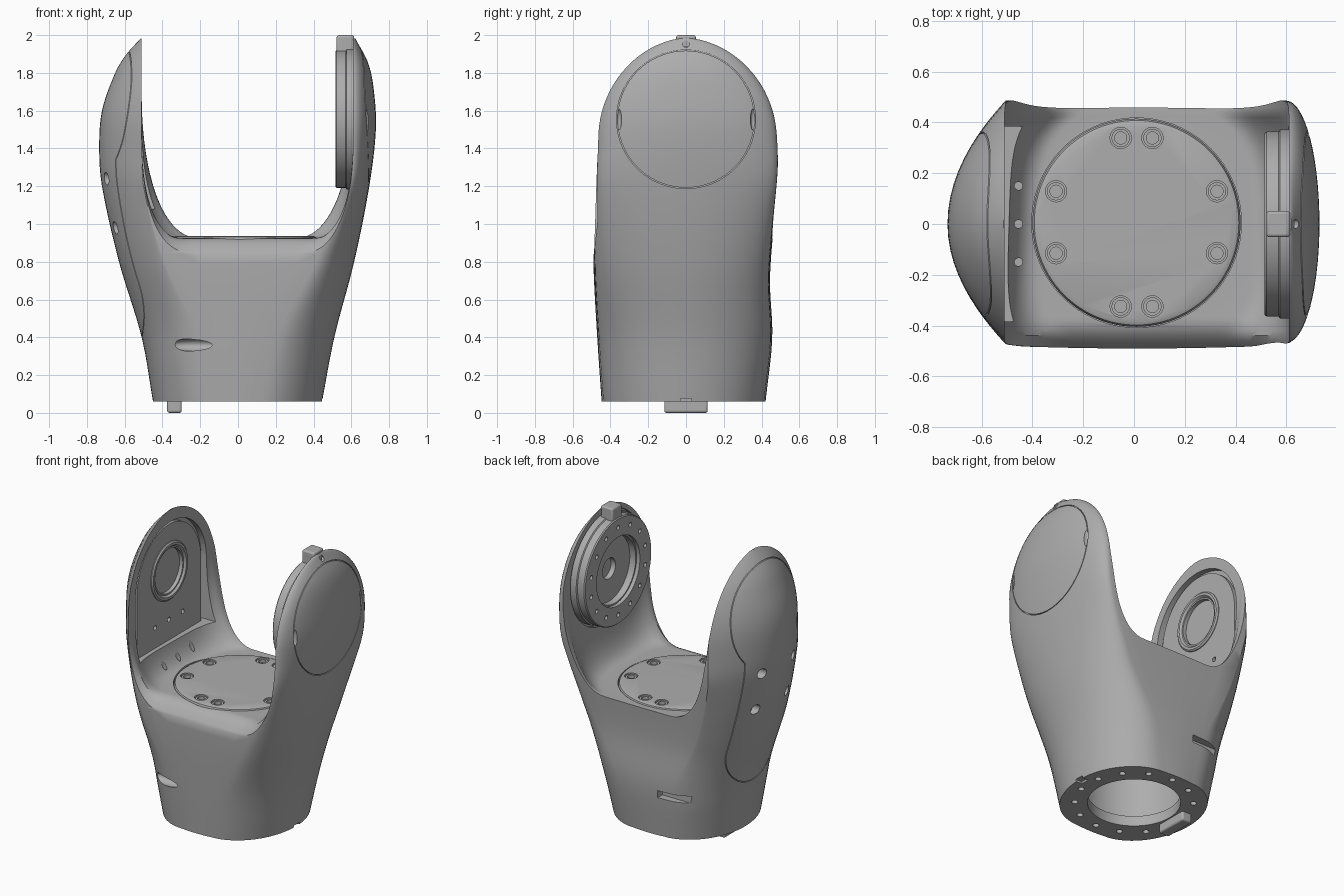
import bpy, bmesh, math
from mathutils import Vector
from mathutils.bvhtree import BVHTree

if "Cube" in bpy.data.objects:
    bpy.data.objects.remove(bpy.data.objects["Cube"], do_unlink=True)

grey = bpy.data.materials.new("satin grey")
grey.use_nodes = True
COLOUR = (0.42, 0.42, 0.42, 1)
grey.diffuse_color = COLOUR
for node in grey.node_tree.nodes:
    if node.type == 'BSDF_PRINCIPLED':
        node.inputs["Base Color"].default_value = COLOUR


# ---------- helpers ----------
def finish(name, bm):
    bmesh.ops.recalc_face_normals(bm, faces=bm.faces)
    mesh = bpy.data.meshes.new(name)
    bm.to_mesh(mesh)
    bm.free()
    mesh.materials.append(grey)
    ob = bpy.data.objects.new(name, mesh)
    bpy.context.scene.collection.objects.link(ob)
    return ob


def loft(name, rings, wrap=False):
    """Skin a list of equal closed rings, capped or wrapped around."""
    bm = bmesh.new()
    vs = [[bm.verts.new(p) for p in ring] for ring in rings]
    pairs = list(zip(vs, vs[1:])) + ([(vs[-1], vs[0])] if wrap else [])
    for a, b in pairs:
        for i in range(len(a)):
            j = (i + 1) % len(a)
            bm.faces.new((a[i], a[j], b[j], b[i]))
    if not wrap:
        bm.faces.new(vs[0][::-1])
        bm.faces.new(vs[-1])
    return finish(name, bm)


def lathe(name, profile, axis='z', at=(0, 0, 0), n=64):
    """Turn (radius, height) points around an axis."""
    rings = []
    for r, h in profile:
        ring = []
        for i in range(n):
            a = 2 * math.pi * i / n
            c, s = r * math.cos(a), r * math.sin(a)
            p = (c, s, h) if axis == 'z' else (h, c, s)
            ring.append(Vector(p) + Vector(at))
        rings.append(ring)
    return loft(name, rings)


def hole(r, lo, hi, axis, at, n=24):
    return lathe("cutter", [(r, lo), (r, hi)], axis, at, n)


def box(name, lo, hi, bevel=0.0):
    (x, y, z), (X, Y, Z) = lo, hi
    ob = loft(name, [[(x, y, h), (X, y, h), (X, Y, h), (x, Y, h)] for h in (z, Z)])
    if bevel:
        mod = ob.modifiers.new("round", 'BEVEL')
        mod.width, mod.segments = bevel, 3
    return ob


def blob(at, size):
    bm = bmesh.new()
    bmesh.ops.create_uvsphere(bm, u_segments=32, v_segments=16, radius=1)
    for v in bm.verts:
        v.co = Vector(a * s for a, s in zip(v.co, size)) + Vector(at)
    return finish("cutter", bm)


def cut(target, *cutters):
    """Subtract a group of separate cutters in one go."""
    bm = bmesh.new()
    for c in cutters:
        bm.from_mesh(c.data)
        bpy.data.objects.remove(c, do_unlink=True)
    tool = finish("cutter", bm)
    tool.hide_render = True
    mod = target.modifiers.new("cut", 'BOOLEAN')
    mod.operation, mod.solver, mod.object = 'DIFFERENCE', 'EXACT', tool
    bpy.context.view_layer.objects.active = target
    bpy.ops.object.modifier_apply(modifier=mod.name)
    bpy.data.objects.remove(tool, do_unlink=True)


def smooth_curve(keys, z):
    """Smooth interpolation through (z, value) keys."""
    z = min(max(z, keys[0][0]), keys[-1][0])
    i = max(k for k in range(len(keys) - 1) if keys[k][0] <= z)

    def slope(k):
        a, b = keys[max(k - 1, 0)], keys[min(k + 1, len(keys) - 1)]
        return (b[1] - a[1]) / (b[0] - a[0])
    (z0, v0), (z1, v1) = keys[i], keys[i + 1]
    d = z1 - z0
    t = (z - z0) / d
    return ((2*t**3 - 3*t*t + 1) * v0 + (3*t*t - 2*t**3) * v1
            + d * ((t**3 - 2*t*t + t) * slope(i) + (t**3 - t*t) * slope(i + 1)))


# ---------- fork housing: outer skin ----------
LEFT = [(.06, .45), (.4, .51), (.8, .63), (1.2, .72), (1.4, .735), (1.6, .72),
        (1.8, .65), (1.9, .59), (1.985, .512)]
RIGHT = [(.06, .445), (.4, .51), (.8, .615), (1.2, .695), (1.5, .73), (1.7, .72),
         (1.85, .69), (1.985, .62)]
FRONT = [(.06, .44), (.4, .463), (.8, .483), (1.1, .478), (1.45, .465)]
BACK = [(.06, .415), (.4, .45), (.7, .438), (1.0, .458), (1.3, .485), (1.5, .48)]
# half-widths of the flat front and back
FLAT_LEFT = [(.06, .12), (.4, .2), (.8, .39), (1.2, .5), (1.4, .505), (2, .505)]
FLAT_RIGHT = [(.06, .1), (.4, .2), (.8, .41), (1.2, .58), (1.4, .605), (2, .605)]


def section(z):
    k = min(max((z - .3) / .9, 0), 1)
    u = max(0, (z - 1.45) / .535)
    dome = (1 - u * u) ** .55
    yf, yb = (smooth_curve(c, z) * dome for c in (FRONT, BACK))
    cl, cr = smooth_curve(FLAT_LEFT, z), smooth_curve(FLAT_RIGHT, z)
    dl, dr = smooth_curve(LEFT, z) - cl, smooth_curve(RIGHT, z) - cr
    ring, n = [], 28
    for i in range(n + 1):
        a = math.pi * (i / n - .5)
        ring.append((cr + dr * max(math.cos(a), 0), math.sin(a) * (yb if a > 0 else yf), z))
    span = [(i / 8, 1 + .06 * i / 8 * (1 - i / 8)) for i in range(1, 8)]
    ring += [(cr - (cr + cl) * t, yb * bulge, z) for t, bulge in span]
    for i in range(n + 1):
        a = math.pi * (.5 - i / n)
        depth = max(math.cos(a), 0) ** (1 + k)
        ring.append((-cl - dl * depth, math.sin(a) * (yb if a > 0 else yf), z))
    return ring + [(-cl + (cr + cl) * t, -yf * bulge, z) for t, bulge in span]


LEVELS = 44
housing = loft("fork_housing", [section(.06 + 1.922 * (1 - (1 - i / LEVELS) ** 1.5))
                                for i in range(LEVELS + 1)])

# seam grooves around the round cap and the keyhole cover
bm = bmesh.new()
bm.from_mesh(housing.data)
skin = BVHTree.FromBMesh(bm)
bm.free()
AXIS_Z = 1.555


def groove(outline, side):
    rings, n = [], len(outline)
    for i, (y, z) in enumerate(outline):
        a, b = outline[i - 1], outline[(i + 1) % n]
        t = Vector((b[0] - a[0], b[1] - a[1])).normalized() * .0025
        x = skin.ray_cast(Vector((2 * side, y, z)), Vector((-side, 0, 0)))[0].x
        rings.append([(x + side * dx, y + t.y * s, z - t.x * s)
                      for dx, s in ((-.01, -1), (.02, -1), (.02, 1), (-.01, 1))])
    cut(housing, loft("cutter", rings, wrap=True))


def arc(r, start, end, n, z=AXIS_Z, rz=None):
    steps = [math.radians(start + (end - start) * i / n) for i in range(n + 1)]
    return [(r * math.cos(a), z + (rz or r) * math.sin(a)) for a in steps]


groove(arc(.365, 0, 360, 72)[:-1], 1)
keyhole = arc(.36, -36, 216, 48)
keyhole += [(-.29, 1.25 - .11 * i) for i in range(5)] + arc(.29, 180, 360, 24, .7, .3)
keyhole += [(.29, .81 + .11 * i) for i in range(5)]
groove(keyhole, -1)


# ---------- fork housing: U-shaped gap, tighter inside, with a rounded front lip ----------
def gap_ring(y):
    t = (y + .48) / .94
    inside = max(0, 1 - (y / .44) ** 4)
    top, e = 1.5 + .2 * t - .32 * inside, 2.6 - .4 * t
    w = (.29 + .02 * t) * (1 - .5 * inside)
    lip = min(max(0, -.38 - y), .13) / .1
    floor = .925 - .07 * lip * lip
    corner = []
    for i in range(21):
        a = math.pi / 2 * i / 20
        c, s = max(math.cos(a), 0) ** (2 / e), math.sin(a) ** (2 / e)
        corner.append((w * (1 - c), top - (top - floor) * s))
    ring = [(-.51, y, 2.2)] + [(-.51 + d, y, z) for d, z in corner]
    return ring + [(.61 - d, y, z) for d, z in corner[::-1]] + [(.61, y, 2.2)]


cut(housing, loft("cutter", [gap_ring(-.6 + .02 * i) for i in range(61)]))


# ---------- arm recesses, deck seat, base bore ----------
def arch(w, bottom, top, x0, x1, name="cutter"):
    shape = [(-w, bottom), (w, bottom)] + arc(w, 0, 180, 36, 1.5, top - 1.5)
    return loft(name, [[(x, y, z) for y, z in shape] for x in (x0, x1)])


cut(housing, arch(.385, 1.08, 1.9, -.55, -.3),
    hole(.385, .4, .63, 'x', (0, 0, AXIS_Z), 64),
    lathe("cutter", [(.29, 0), (.29, .13), (.35, .14), (.35, .72)]))
cut(housing, hole(.413, .88, 1.05, 'z', (.01, .005, 0), 72))

# base flange holes and key notch
ring_holes = [2 * math.pi * (i + .5) / 14 for i in range(14)]
cut(housing, box("cutter", (.4, -.03, 0), (.5, .03, .075)),
    *[hole(.02, 0, .11, 'z', (.37 * math.cos(a), .37 * math.sin(a), 0), 16) for a in ring_holes])

# side slots, cover screw holes, cap notches, floor holes, arm-tip hole
cut(housing, blob((-.235, -.433, .36), (.135, .045, .034)),
    box("cutter", (-.34, .4, .335), (-.1, .55, .385)),
    *[hole(.034, -.9, -x, 'x', (0, y, z)) for y in (-.17, .17) for z, x in ((1.24, .64), (.98, .6))],
    *[blob((.695, y, AXIS_Z), (.03, .014, .06)) for y in (-.355, .355)],
    *[hole(.016, .93, 1.3, 'z', (-.455, y, 0), 16) for y in (-.15, 0, .15)],
    hole(.018, .625, .8, 'x', (0, 0, 1.953), 16))

# ---------- deck cover with eight screws ----------
deck = lathe("deck_cover", [(.406, .87), (.41, .915), (.403, .93), (.39, .936)],
             at=(.01, .005, 0), n=96)
spots = [(.01 + sx * x, .007 + sy * y) for sx in (-1, 1) for sy in (-1, 1)
         for x, y in ((.0625, .332), (.317, .122))]
cut(deck, *[hole(.042, .905, 1, 'z', (x, y, 0)) for x, y in spots])
for x, y in spots:
    lathe("deck_screw", [(.036, .9), (.036, .93), (.024, .93), (.024, .91)], at=(x, y, 0), n=24)

# ---------- bearing plate inside the right arm ----------
plate = arch(.35, 1.07, 1.875, -.575, -.525, "bearing_plate")
cut(plate, hole(.15, -.56, -.4, 'x', (0, 0, AXIS_Z), 64),
    *[hole(.016, -.56, -.4, 'x', (0, y, 1.22), 16) for y in (-.15, 0, .15)])
lathe("bearing_ring", [(.2, -.55), (.197, -.52), (.188, -.512), (.172, -.512),
                       (.16, -.525), (.15, -.555)], 'x', (0, 0, AXIS_Z))

# ---------- drive flange inside the left arm ----------
flange = lathe("drive_flange", [(.372, .64), (.372, .575), (.364, .57), (.364, .522), (.358, .515),
                                (.235, .515), (.235, .54), (.225, .54), (.225, .585), (.07, .585),
                                (.07, .62)], 'x', (0, 0, AXIS_Z), 96)
cut(flange, *[hole(.015, .4, .545, 'x', (0, .3 * math.cos(a), AXIS_Z + .3 * math.sin(a)), 16)
              for a in ring_holes])
box("flange_tab", (.522, -.052, 1.86), (.615, .052, 2.0), .012)

# ---------- locating key under the base ----------
box("locating_key", (-.375, -.115, 0), (-.298, .115, .08), .012)

# ---------- shading ----------
bpy.ops.object.select_all(action='DESELECT')
for ob in bpy.context.scene.objects:
    if ob.type == 'MESH':
        ob.select_set(True)
        bpy.context.view_layer.objects.active = ob
bpy.ops.object.shade_smooth_by_angle(angle=math.radians(35))
